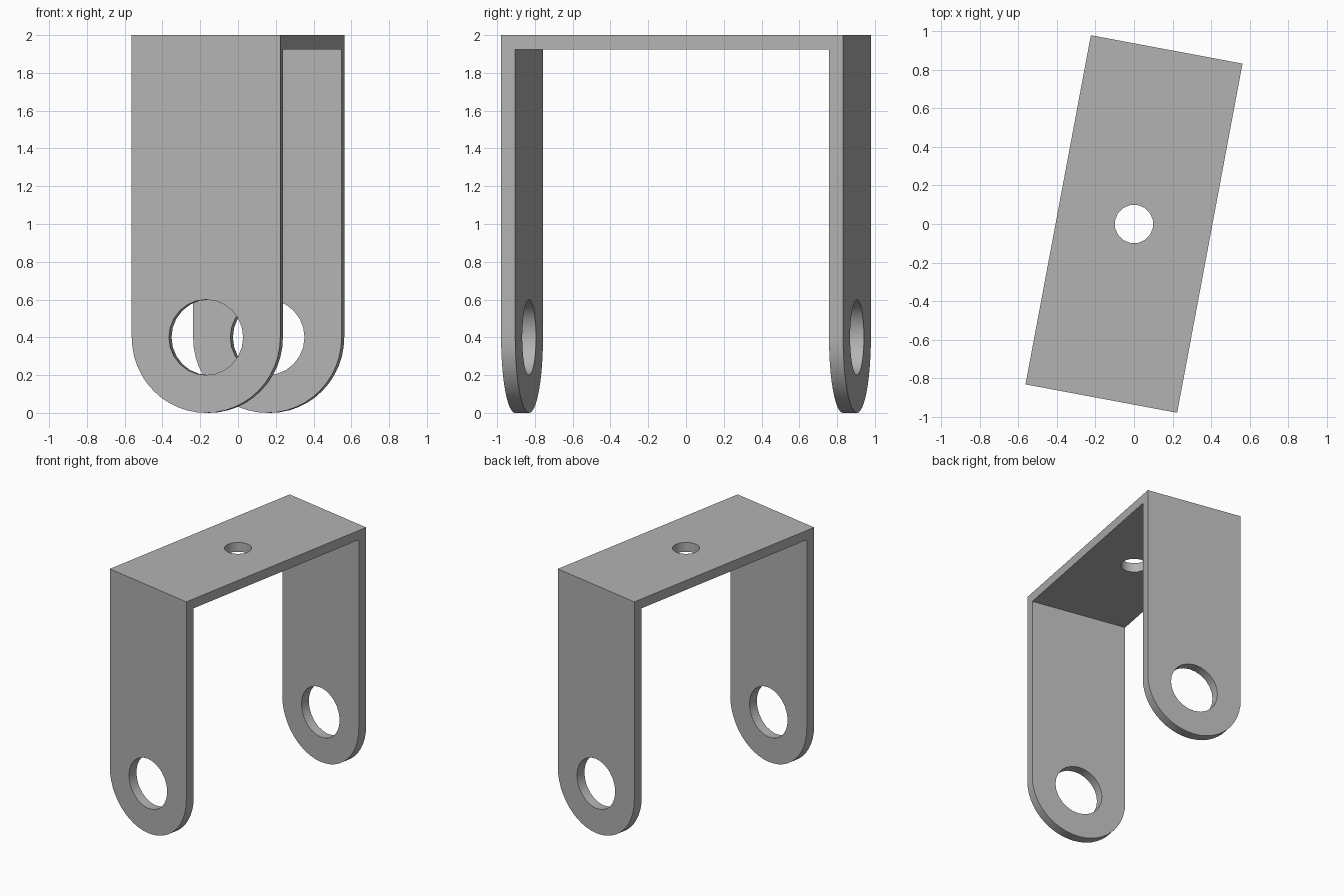
import bpy
import math
from mathutils import Matrix

cube = bpy.data.objects.get("Cube")
if cube:
    bpy.data.objects.remove(cube, do_unlink=True)

WIDTH, LENGTH, HEIGHT, THICK = 0.8, 1.842, 2.0, 0.076
RADIUS = WIDTH / 2
TURN = math.radians(-10.6)

grey = bpy.data.materials.new("plain grey")
grey.use_nodes = True
colour = (0.45, 0.45, 0.45, 1)
grey.diffuse_color = colour
grey.node_tree.nodes["Principled BSDF"].inputs["Base Color"].default_value = colour


def prism(name, outline, depth, place):
    """Extrude a 2D outline along an axis; place maps (u, v, w) to a point."""
    n = len(outline)
    verts = [place(u, v, w) for w in (-depth / 2, depth / 2) for u, v in outline]
    faces = [tuple(range(n))[::-1], tuple(range(n, 2 * n))]
    faces += [(i, (i + 1) % n, (i + 1) % n + n, i + n) for i in range(n)]
    mesh = bpy.data.meshes.new(name)
    mesh.from_pydata(verts, [], faces)
    obj = bpy.data.objects.new(name, mesh)
    bpy.context.collection.objects.link(obj)
    bpy.context.view_layer.objects.active = obj
    bpy.ops.object.select_all(action="DESELECT")
    obj.select_set(True)
    bpy.ops.object.mode_set(mode="EDIT")
    bpy.ops.mesh.select_all(action="SELECT")
    bpy.ops.mesh.normals_make_consistent(inside=False)
    bpy.ops.object.mode_set(mode="OBJECT")
    return obj


def arc(radius, start, sweep, steps, height=0.0):
    return [(radius * math.cos(start + sweep * i / steps),
             height + radius * math.sin(start + sweep * i / steps))
            for i in range(steps + 1)]


def along_x(u, v, w):
    return (w, u, v)


def along_y(u, v, w):
    return (u, w, v)


def along_z(u, v, w):
    return (u, v, w + HEIGHT)


# U-shaped strap
y, yi, zi = LENGTH / 2, LENGTH / 2 - THICK, HEIGHT - THICK
strap = [(-y, 0), (-yi, 0), (-yi, zi), (yi, zi), (yi, 0), (y, 0), (y, HEIGHT), (-y, HEIGHT)]
bracket = prism("bracket", strap, WIDTH, along_x)

# Cutters: corners outside the rounded leg ends, pivot holes, top bolt hole
cutters = []
for side in (-1, 1):
    start = 0 if side > 0 else math.pi
    rim = arc(RADIUS, start, -side * math.pi / 2, 12, RADIUS)
    corner = rim + [(0, -0.1), (side * 0.6, -0.1), (side * 0.6, RADIUS)]
    cutters.append(prism("leg_corner_cutter", corner, 3, along_y))
cutters.append(prism("pivot_hole_cutter", arc(0.2, 0, math.tau, 24, RADIUS)[:-1], 3, along_y))
cutters.append(prism("bolt_hole_cutter", arc(0.1, 0, math.tau, 16)[:-1], 1, along_z))

bpy.context.view_layer.objects.active = bracket
for cutter in cutters:
    cut = bracket.modifiers.new("cut", "BOOLEAN")
    cut.operation = "DIFFERENCE"
    cut.solver = "EXACT"
    cut.object = cutter
    bpy.ops.object.modifier_apply(modifier=cut.name)
    bpy.data.objects.remove(cutter, do_unlink=True)

# Turn the finished bracket and shade it
bracket.data.transform(Matrix.Rotation(TURN, 4, "Z"))
bracket.data.materials.clear()
bracket.data.materials.append(grey)
bracket.select_set(True)
bpy.ops.object.shade_smooth_by_angle(angle=math.radians(30))
